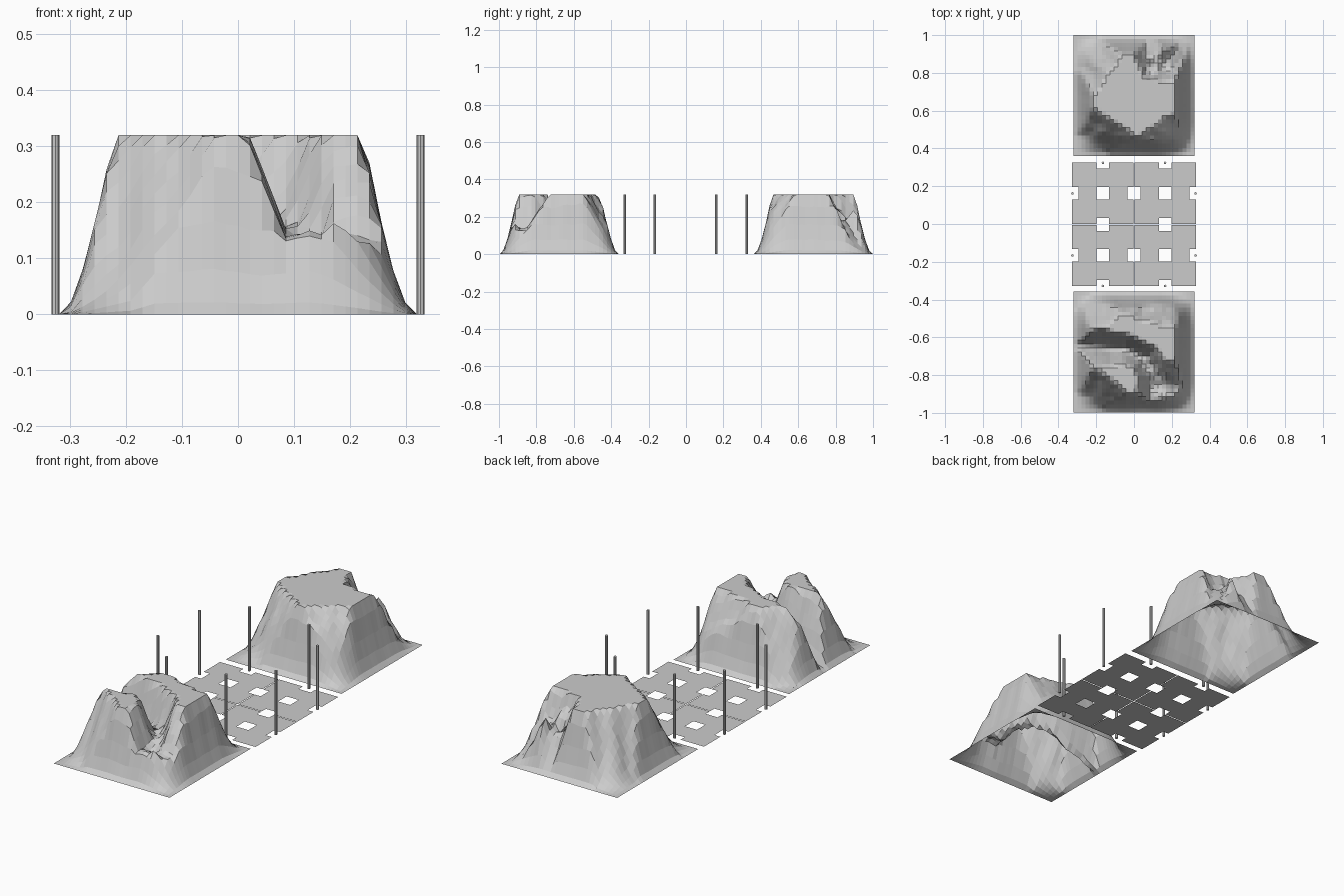
import bpy, random
from mathutils import Vector, noise

if "Cube" in bpy.data.objects:
    bpy.data.objects.remove(bpy.data.objects["Cube"])

CAP = 0.32      # height where the hills are cut flat
HALF = 0.32     # half width of a hill tile
N = 30          # cells per hill side
MID = -0.002    # small y offset of the floor


def make_object(name, verts, faces):
    mesh = bpy.data.meshes.new(name)
    mesh.from_pydata(verts, [], faces)
    mesh.update()
    ob = bpy.data.objects.new(name, mesh)
    bpy.context.collection.objects.link(ob)
    return ob


def fall(d):
    t = max(0.0, min(1.0, d / 0.2))
    return t * t * (3 - 2 * t)


def gully(h, p, path, slope, width):
    # lower h into a gully following a path of (x, y, floor height)
    for a, b in zip(path, path[1:]):
        pa, d = Vector(a[:2]), Vector(b[:2]) - Vector(a[:2])
        t = max(0.0, min(1.0, (p - pa).dot(d) / d.length_squared))
        dist = (p - pa - d * t).length
        h = min(h, a[2] + (b[2] - a[2]) * t + slope * max(0.0, dist - width))
    return h


def shoulder(h, p, a, b, slope):
    # slope away outside the plateau edge a-b
    a, b = Vector(a), Vector(b)
    n = Vector((b.y - a.y, a.x - b.x)).normalized()
    if n.dot(a) < 0:
        n = -n
    return min(h, CAP - slope * n.dot(p - a))


def hill(name, cy, edges, gullies, seed):
    rng = random.Random(seed)
    verts, faces = [], []
    step = 2 * HALF / N
    for j in range(N + 1):
        for i in range(N + 1):
            x, y = -HALF + i * step, -HALF + j * step
            edge = fall(HALF - abs(x)) * fall(HALF - abs(y))
            p = Vector((x, y))
            h = 0.65 * edge
            for e in edges:
                h = max(shoulder(h, p, *e), 0.3 * edge)   # keep a foot at the corners
            for g in gullies:
                h = gully(h, p, *g)
            rough = noise.noise(Vector((x * 12, y * 12, seed))) * 0.035 + rng.uniform(-0.004, 0.004)
            h += rough * min(1.0, edge * 2)
            verts.append((x, y + cy, max(0.0, min(CAP, h))))
    for j in range(N):
        for i in range(N):
            k = j * (N + 1) + i
            faces.append((k, k + 1, k + N + 2, k + N + 1))
    return make_object(name, verts, faces)


# Back hill: rounded plateau with a notch at its back right
hill("back_hill", 0.681,
     [((-0.21, -0.07), (0.0, -0.21), 2.0),
      ((0.21, -0.10), (0.05, -0.21), 1.6),
      ((-0.22, 0.0), (-0.09, 0.18), 2.2)],
     [([(0.09, 0.30, 0.02), (0.09, 0.20, 0.16), (0.09, 0.14, 0.25)], 3.0, 0.03),
      ([(0.26, 0.24, 0.03), (0.18, 0.16, 0.18), (0.15, 0.13, 0.25)], 2.5, 0.03)], 3)

# Front hill: one valley from the left and one running out to the front
hill("front_hill", -0.678,
     [((-0.20, -0.09), (-0.03, -0.21), 2.0),
      ((-0.20, 0.10), (-0.08, 0.20), 1.9),
      ((0.21, 0.12), (0.0, 0.19), 1.6)],
     [([(-0.30, 0.03, 0.01), (-0.20, 0.025, 0.05), (-0.05, 0.015, 0.12),
        (0.06, -0.04, 0.16)], 3.0, 0.012),
      ([(0.06, -0.04, 0.16), (0.10, -0.11, 0.15), (0.12, -0.18, 0.13)], 3.0, 0.025),
      ([(0.12, -0.15, 0.14), (0.12, -0.26, 0.13)], 2.8, 0.035),
      ([(0.17, -0.19, 0.14), (0.26, -0.20, 0.13)], 1.6, 0.03)], 8)

# Floor tiles: flat squares with a centre hole and a notch in each side
cuts = [-0.1625, -0.13, -0.033, 0.033, 0.13, 0.1625]
missing = {(2, 2), (0, 2), (4, 2), (2, 0), (2, 4)}
for sx in (-1, 1):
    for sy in (-1, 1):
        verts = [(sx * 0.1645 + x, MID + sy * 0.1645 + y, 0.0) for y in cuts for x in cuts]
        faces = [(j * 6 + i, j * 6 + i + 1, j * 6 + i + 7, j * 6 + i + 6)
                 for j in range(5) for i in range(5) if (i, j) not in missing]
        make_object("floor_tile", verts, faces)

# Posts standing in the outer notches
for a in (-0.326, 0.326):
    for b in (-0.1645, 0.1645):
        for x, y in ((a, b), (b, a)):
            bpy.ops.mesh.primitive_cylinder_add(vertices=8, radius=0.007, depth=CAP,
                                                location=(x, y + MID, CAP / 2))
            bpy.context.object.name = "post"
